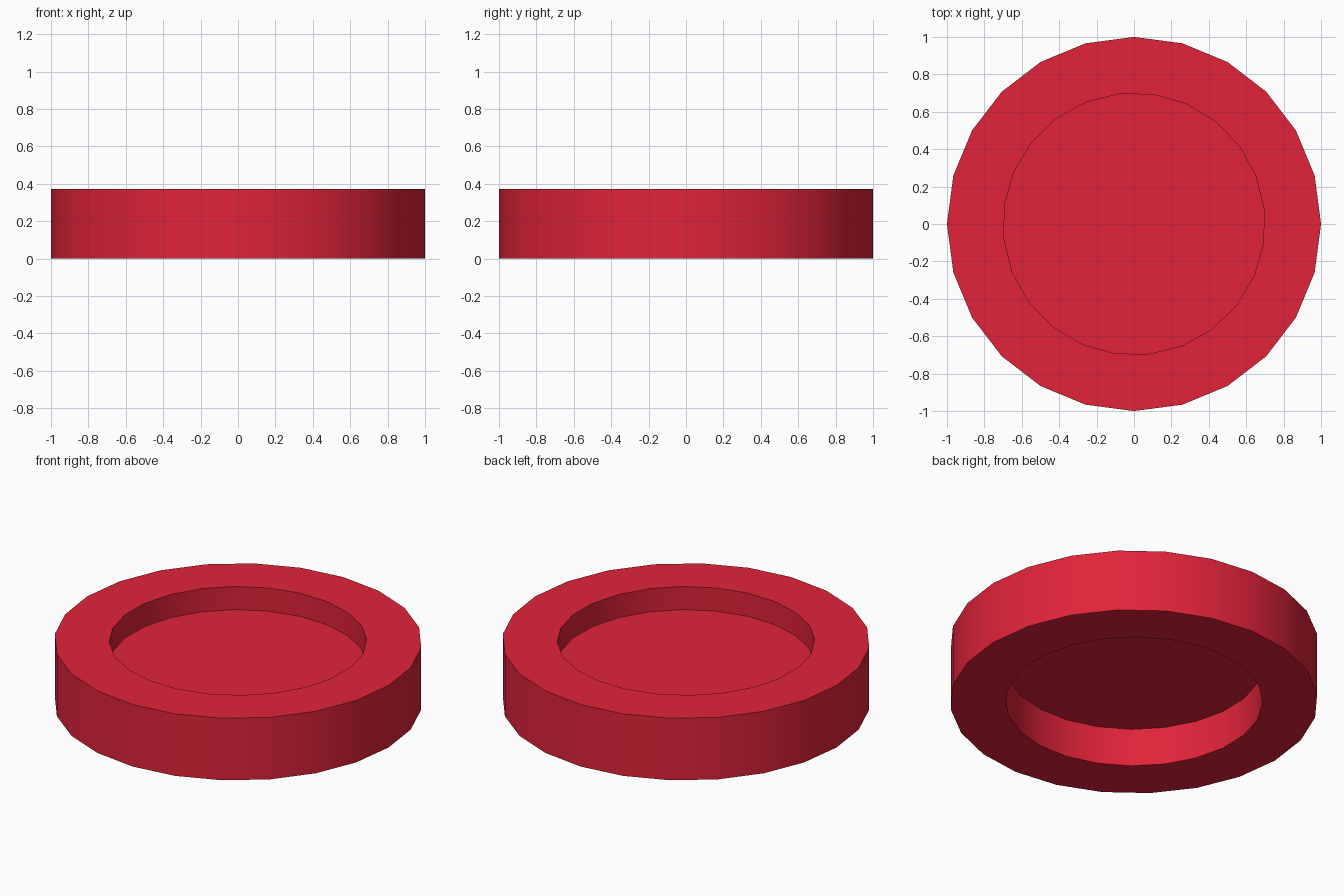
import bpy, bmesh, math

if "Cube" in bpy.data.objects:
    bpy.data.objects.remove(bpy.data.objects["Cube"])

SIDES = 24
OUTER_R, INNER_R = 1.0, 0.7
HEIGHT, FLOOR_Z = 0.372, 0.231
TWIST = math.radians(6.5)   # inner facets are turned slightly against the outer ones

red = bpy.data.materials.new("red")
red.diffuse_color = (0.75, 0.017, 0.042, 1)
red.use_nodes = True
red.node_tree.nodes["Principled BSDF"].inputs["Base Color"].default_value = red.diffuse_color


def ring(bm, radius, z, turn=0.0):
    step = math.tau / SIDES
    return [bm.verts.new((radius * math.cos(i * step + turn),
                          radius * math.sin(i * step + turn), z))
            for i in range(SIDES)]


def finish(bm, name):
    bmesh.ops.recalc_face_normals(bm, faces=bm.faces[:])
    mesh = bpy.data.meshes.new(name)
    bm.to_mesh(mesh)
    bm.free()
    mesh.materials.append(red)
    obj = bpy.data.objects.new(name, mesh)
    bpy.context.collection.objects.link(obj)
    bpy.ops.object.select_all(action='DESELECT')
    obj.select_set(True)
    bpy.context.view_layer.objects.active = obj
    bpy.ops.object.shade_smooth_by_angle(angle=math.radians(30))
    return obj


# Outer ring with a round opening through it
bm = bmesh.new()
loops = [ring(bm, OUTER_R, 0), ring(bm, OUTER_R, HEIGHT),
         ring(bm, INNER_R, HEIGHT, TWIST), ring(bm, INNER_R, 0, TWIST)]
for a, b in zip(loops, loops[1:] + loops[:1]):
    for i in range(SIDES):
        j = (i + 1) % SIDES
        bm.faces.new((a[i], a[j], b[j], b[i]))
finish(bm, "outer_ring")

# Thin floor closing the opening, recessed from above and below
bm = bmesh.new()
top = ring(bm, INNER_R, FLOOR_Z + 0.002, TWIST)
bottom = ring(bm, INNER_R, FLOOR_Z - 0.002, TWIST)
bm.faces.new(top)
bm.faces.new(bottom[::-1])
for i in range(SIDES):
    j = (i + 1) % SIDES
    bm.faces.new((bottom[i], bottom[j], top[j], top[i]))
finish(bm, "recessed_floor")
